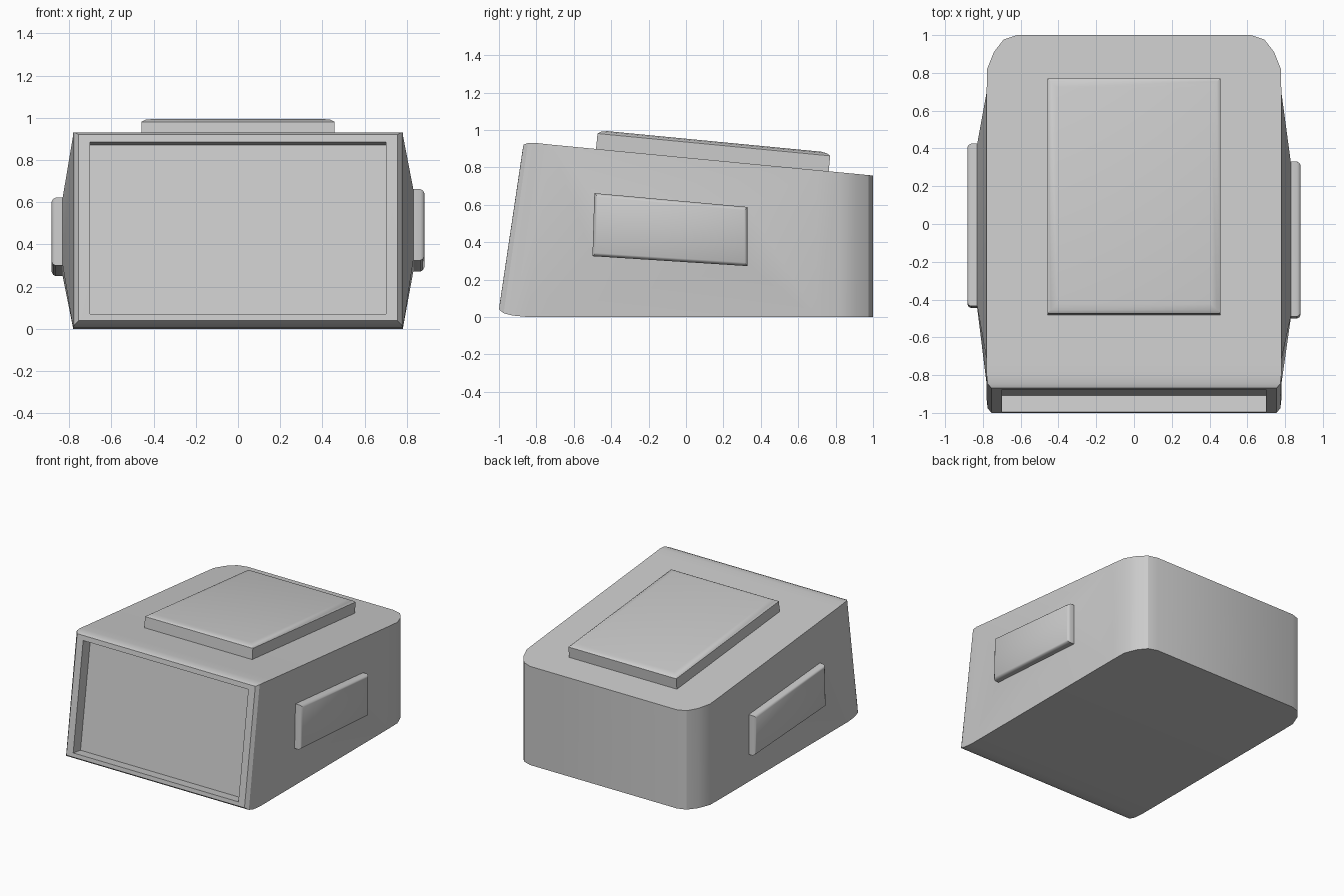
import bpy, bmesh, math
from mathutils import Vector

if "Cube" in bpy.data.objects:
    bpy.data.objects.remove(bpy.data.objects["Cube"])


def finish(bm, name, angle=30):
    bmesh.ops.recalc_face_normals(bm, faces=bm.faces[:])
    me = bpy.data.meshes.new(name)
    bm.to_mesh(me)
    bm.free()
    ob = bpy.data.objects.new(name, me)
    bpy.context.collection.objects.link(ob)
    bpy.ops.object.select_all(action='DESELECT')
    ob.select_set(True)
    bpy.context.view_layer.objects.active = ob
    bpy.ops.object.shade_smooth_by_angle(angle=math.radians(angle))
    return ob


def roof(y):
    return 0.925 - 0.096 * (y + 0.76)


# side panel outlines (y, z): front bottom, back bottom, back top, front top
PANELS = {
    1: [(-0.50, 0.325), (0.33, 0.272), (0.33, 0.588), (-0.49, 0.662)],
    -1: [(-0.445, 0.30), (0.425, 0.25), (0.425, 0.555), (-0.435, 0.622)],
}

# body: lofted sections (half width, y/z of bottom, y/z of top),
# starting at the recess floor, over the rim and on to the rounded back
sections = [
    (0.70, -0.907, 0.057, -0.786, 0.872),
    (0.70, -0.996, 0.07, -0.875, 0.885),
    (0.755, -1.0, 0.04, -0.869, 0.921),
    (0.775, -0.975, 0.02, -0.845, 0.93),
    (0.78, -0.93, 0.008, -0.80, 0.93),
    (0.78, -0.85, 0.0, -0.72, roof(-0.72)),
]
BULGE = len(sections) - 1
for hw, y in ((0.78, 0.70), (0.778, 0.82), (0.742, 0.91), (0.69, 0.977), (0.62, 1.0)):
    sections.append((hw, y, 0.0, y, roof(y)))

bm = bmesh.new()
rings = []
for hw, yb, zb, yt, zt in sections:
    rings.append([bm.verts.new(c) for c in
                  ((-hw, yb, zb), (hw, yb, zb), (hw, yt, zt), (-hw, yt, zt))])
for i, (a, b) in enumerate(zip(rings, rings[1:])):
    for k in range(4):
        n = (k + 1) % 4
        if i == BULGE and k in (1, 3):
            # bulged side: sloping facets rising to the panel seat
            s = 1 if k == 1 else -1
            lo, hi = (1, 2) if s == 1 else (0, 3)
            outer = [a[lo], b[lo], b[hi], a[hi]]
            inner = [bm.verts.new((s * 0.83, y, z)) for y, z in PANELS[s]]
            for j in range(4):
                m = (j + 1) % 4
                bm.faces.new((outer[j], outer[m], inner[m], inner[j]))
            bm.faces.new(inner)
        else:
            bm.faces.new((a[k], a[n], b[n], b[k]))
bm.faces.new(rings[0])
bm.faces.new(rings[-1])
finish(bm, "body", 25)


def slab(name, corners, offset, bevel, drop):
    """Raised plate: base corners, extrusion, then a soft sloping border."""
    corners = [Vector(c) for c in corners]
    offset = Vector(offset)
    mid = sum(corners, Vector()) / 4
    d1 = (corners[1] - corners[0]).normalized()
    d2 = (corners[3] - corners[0]).normalized()
    signs = ((1, 1), (-1, 1), (-1, -1), (1, -1))
    bm = bmesh.new()
    levels = []
    for height, inset in ((0, 0), (1 - drop, 0), (1 - drop * 0.35, bevel * 0.35), (1, bevel)):
        levels.append([bm.verts.new(c + offset * height + d1 * (s * inset) + d2 * (t * inset))
                       for c, (s, t) in zip(corners, signs)])
    for a, b in zip(levels, levels[1:]):
        for k in range(4):
            n = (k + 1) % 4
            bm.faces.new((a[k], a[n], b[n], b[k]))
    bm.faces.new(levels[0])
    bm.faces.new(levels[-1])
    return finish(bm, name, 35)


# roof plate, tilted with the roof
y0, y1, sink = -0.482, 0.762, 0.01
slab("roof_plate",
     [(-0.457, y0, roof(y0) - sink), (0.457, y0, roof(y0) - sink),
      (0.457, y1, roof(y1) - sink), (-0.457, y1, roof(y1) - sink)],
     (0.0, 0.0105, 0.11), 0.05, 0.16)

# side plates
for s, name in ((1, "right_plate"), (-1, "left_plate")):
    slab(name, [(s * 0.82, y, z) for y, z in PANELS[s]], (s * 0.062, 0, 0), 0.018, 0.3)
